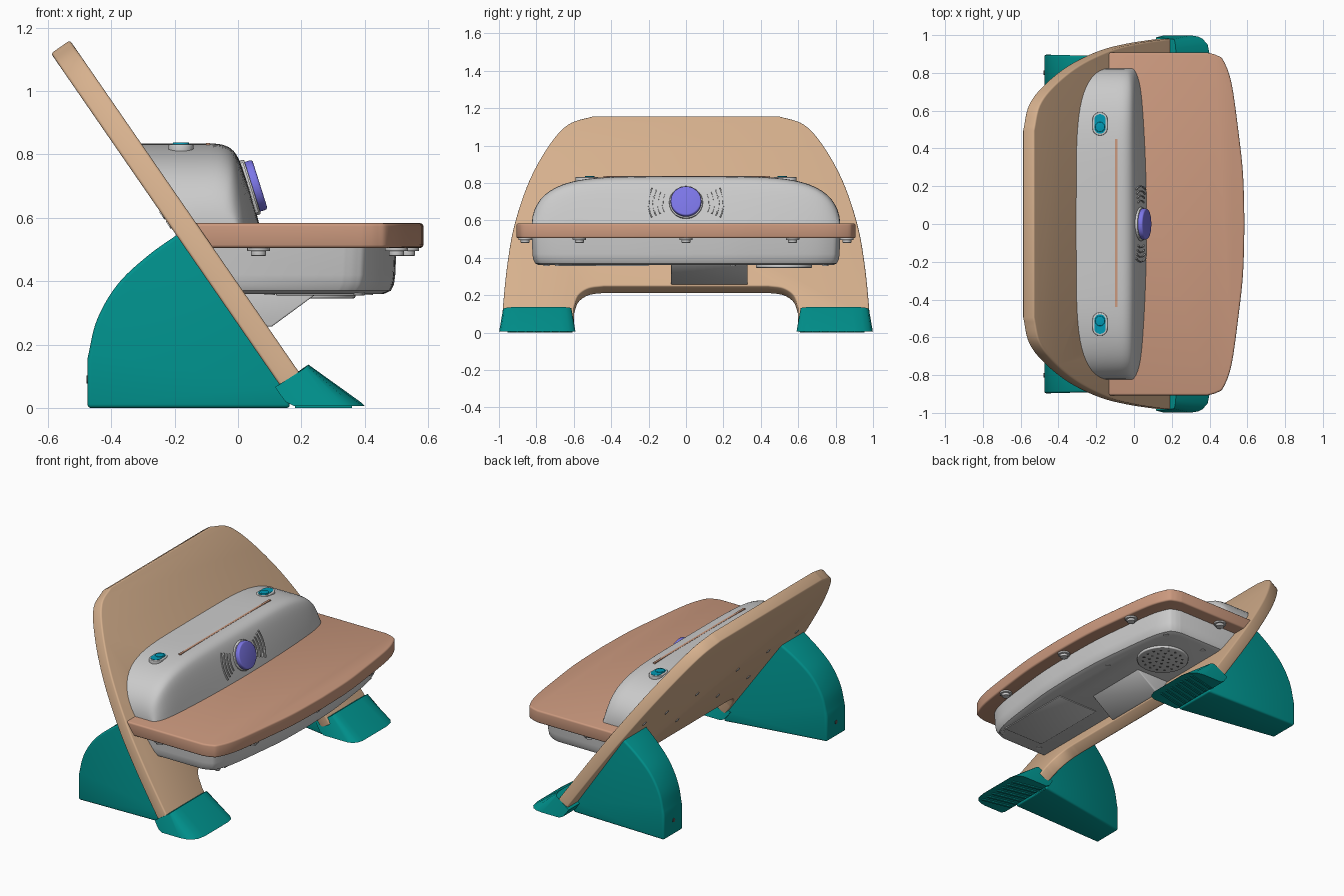
import bpy, bmesh, math
from mathutils import Vector

if "Cube" in bpy.data.objects:
    bpy.data.objects.remove(bpy.data.objects["Cube"])


def material(name, rgb):
    m = bpy.data.materials.new(name)
    m.diffuse_color = (*rgb, 1)
    m.use_nodes = True
    m.node_tree.nodes["Principled BSDF"].inputs["Base Color"].default_value = m.diffuse_color
    return m


WOOD = material("light wood", (0.68, 0.44, 0.27))
TRAY = material("warm wood", (0.60, 0.32, 0.21))
TEAL = material("teal", (0.0, 0.29, 0.27))
CYAN = material("cyan", (0.0, 0.32, 0.46))
VIOLET = material("violet", (0.2, 0.18, 0.80))
DARK = material("dark", (0.09, 0.09, 0.09))


def finish(name, bm, mat=None, bevel=0.0, seg=3):
    bmesh.ops.recalc_face_normals(bm, faces=bm.faces)
    me = bpy.data.meshes.new(name)
    bm.to_mesh(me)
    bm.free()
    ob = bpy.data.objects.new(name, me)
    bpy.context.collection.objects.link(ob)
    if mat:
        me.materials.append(mat)
    bpy.ops.object.select_all(action='DESELECT')
    ob.select_set(True)
    bpy.context.view_layer.objects.active = ob
    if bevel:
        mod = ob.modifiers.new("bevel", 'BEVEL')
        mod.width, mod.segments = bevel, seg
        mod.limit_method, mod.angle_limit = 'ANGLE', math.radians(40)
        bpy.ops.object.modifier_apply(modifier=mod.name)
    bpy.ops.object.shade_smooth_by_angle(angle=math.radians(35))
    return ob


def loft(name, rings, mat=None, bevel=0.0, seg=3):
    """Skin a list of equal-length point rings and cap both ends."""
    bm = bmesh.new()
    vs = [[bm.verts.new(p) for p in r] for r in rings]
    n = len(vs[0])
    for a, b in zip(vs, vs[1:]):
        for i in range(n):
            j = (i + 1) % n
            bm.faces.new((a[i], a[j], b[j], b[i]))
    bm.faces.new(vs[0])
    bm.faces.new(vs[-1])
    return finish(name, bm, mat, bevel, seg)


def box(name, x0, x1, y0, y1, z0, z1, mat=None, bevel=0.0):
    pts = [(x0, y0), (x1, y0), (x1, y1), (x0, y1)]
    return loft(name, [[(x, y, z) for x, y in pts] for z in (z0, z1)], mat, bevel, 2)


def disc(name, c, r, depth, axis=(0, 0, 1), mat=None, bevel=0.0, n=32):
    q = Vector(axis).normalized().to_track_quat('Z', 'Y')
    rings = [[Vector(c) + q @ Vector((r * math.cos(2 * math.pi * i / n),
              r * math.sin(2 * math.pi * i / n), d)) for i in range(n)]
             for d in (-depth / 2, depth / 2)]
    return loft(name, rings, mat, bevel)


def spline(pts, steps=6):
    """Smooth open curve through 2D points."""
    p = [Vector(q) for q in pts]
    p = [2 * p[0] - p[1]] + p + [2 * p[-1] - p[-2]]
    out = []
    for a, b, c, d in zip(p, p[1:], p[2:], p[3:]):
        for k in range(steps):
            t = k / steps
            out.append(0.5 * (2 * b + (c - a) * t + (2 * a - 5 * b + 4 * c - d) * t * t
                              + (3 * b - a - 3 * c + d) * t ** 3))
    return [tuple(q) for q in out] + [tuple(p[-2])]


# Sloping back board: outline in y and front-face height, extruded along its normal
def fx(z):
    return -0.53 + (1.16 - z) * 0.69


NORMAL = Vector((0.823, 0, 0.568))
THICK = 0.073
half = spline([(0.495, 1.16), (0.63, 1.115), (0.735, 1.0), (0.84, 0.81), (0.917, 0.58),
               (0.955, 0.37), (0.978, 0.15), (0.98, 0.08)])
half += [(0.6, 0.08)] + spline([(0.598, 0.14), (0.575, 0.2), (0.52, 0.238), (0.44, 0.25)])
outline = half + [(-y, z) for y, z in reversed(half)]
front = [Vector((fx(z), y, z)) for y, z in outline]
loft("back_board", [[p - NORMAL * THICK for p in front], front], WOOD, 0.009)


# Horizontal tray and the grey case below it share a bowed plan shape
def plan(z, scale, width, back, grow=0.0):
    h = spline([(0.585, 0), (0.578, 0.25), (0.558, 0.45), (0.518, 0.74), (0.475, 0.865),
                (0.44, 0.895), (0.39, 0.91)], 5)
    h = [(x * scale - grow, y / 0.91 * (width - grow)) for x, y in h] + [(back, width - grow)]
    return [(x, y, z) for x, y in h] + [(x, -y, z) for x, y in reversed(h[1:])]


loft("tray", [plan(z, 1, 0.907, fx(z) - 0.02) for z in (0.505, 0.583)], TRAY, 0.01)
loft("lower_case", [plan(z, 0.855, 0.825, fx(z) - 0.03, g) for z, g in
     ((0.51, 0), (0.42, 0.004), (0.39, 0.008), (0.37, 0.018), (0.36, 0.04))])

# Upper case: cross-sections lofted along y, height and front face curving away at the ends
FRONT = spline([(-0.09, 1), (-0.05, 0.985), (-0.02, 0.93), (0.0, 0.83), (0.02, 0.65),
                (0.045, 0.35), (0.07, 0)], 3)


def height(y):
    return 0.57 + 0.265 * (1 - abs(y / 0.825) ** 5) ** 0.4545


sections = []
for i in range(41):
    y = 0.825 * math.sin(math.radians(-88 + 4.4 * i))
    h = height(y)
    k = (y / 0.825) ** 2
    ring = [(fx(0.57) - 0.02, y, 0.57), (fx(h) - 0.02, y, h)]
    ring += [(x - 0.04 * k * (1 - f) - 0.03 * k ** 8, y, 0.57 + (h - 0.57) * f) for x, f in FRONT]
    sections.append(ring)
loft("upper_case", sections)
box("top_slot", -0.101, -0.088, -0.44, 0.45, 0.81, 0.836, TRAY)


# Slider switches on the top
def stadium(cx, cy, z, r, l):
    return [(cx + r * math.cos(a), cy + r * math.sin(a) + (l if i < 12 else -l), z)
            for i in range(24) for a in [math.pi * (i + (0 if i < 12 else -1)) / 11.0 if i < 12
                                         else math.pi * (1 + (i - 12) / 11.0)]]


for s in (1, -1):
    y = 0.53 * s
    loft("switch_rim", [stadium(-0.18, y, z, 0.04, 0.022) for z in (0.80, 0.831)], None, 0.004)
    loft("switch_slot", [stadium(-0.18, y, z, 0.03, 0.022) for z in (0.81, 0.833)], CYAN)
    disc("switch_button", (-0.18, y - 0.016 * s, 0.828), 0.026, 0.02, mat=CYAN, bevel=0.004)

# Round dial with sound arcs on the front face
axis = Vector((0.953, 0, 0.30))
up = Vector((-0.30, 0, 0.953))
c = Vector((0.036, 0, 0.695))
disc("dial_bezel", c + axis * 0.002, 0.09, 0.016, axis, None, 0.004, 48)
disc("dial", c + axis * 0.014, 0.082, 0.042, axis, VIOLET, 0.008, 48)
for s in (1, -1):
    for r in (0.125, 0.15, 0.175, 0.2):
        rings = []
        for i in range(9):
            a = math.radians(-24 + 6 * i)
            d = Vector((0, s * math.cos(a), 0)) + up * math.sin(a)
            p = c + d * r
            rings.append([p + d * u + axis * v for u, v in
                          ((-0.004, -0.01), (0.004, -0.01), (0.003, 0.005), (-0.003, 0.005))])
        loft("sound_arc", rings)

# Underside: wedge housing, battery door, speaker grille and screws
wedge = [(0.25, 0.362), (0.107, 0.257), (0.07, 0.257), (0.0, 0.37)]
loft("wedge_housing", [[(x, y, z) for x, z in wedge] for y in (-0.08, 0.33)], None, 0.005)
box("battery_door", 0.12, 0.40, -0.70, -0.20, 0.355, 0.365, None, 0.003)
disc("speaker_grille", (0.22, 0.524, 0.355), 0.15, 0.018, bevel=0.005, n=48)
for r, n in ((0.0, 1), (0.04, 6), (0.08, 12), (0.115, 16)):
    for i in range(n):
        a = 2 * math.pi * i / n
        disc("grille_hole", (0.22 + r * math.cos(a), 0.524 + r * math.sin(a), 0.346),
             0.008, 0.002, mat=DARK, n=10)
for x, y in ((0.38, 0.745), (0.38, -0.745), (0.1, 0.745), (0.1, -0.745), (0.41, 0.25)):
    disc("case_screw", (x, y, 0.36), 0.016, 0.006, n=16)

# Clips fixing the case to the tray
for x, y in ((0.065, 0.86), (0.065, -0.86), (0.50, 0.57), (0.50, -0.57), (0.535, 0)):
    disc("clip_flange", (x, y, 0.502), 0.036, 0.014, bevel=0.003, n=24)
    disc("clip_head", (x, y, 0.49), 0.024, 0.02, bevel=0.003, n=20)

# Rear legs and front feet, mirrored in y
leg = spline([(-0.475, 0.155), (-0.445, 0.278), (-0.38, 0.39), (-0.285, 0.48), (-0.18, 0.555)])
leg += [(0.15, 0.07), (0.165, 0.0), (-0.475, 0.0)]
foot_sections = [(0.59, 0.34), (0.60, 0.37), (0.625, 0.39), (0.66, 0.40), (0.90, 0.40),
                 (0.95, 0.39), (0.98, 0.365), (0.993, 0.34), (1.0, 0.30)]
for s in (1, -1):
    def side(x, a, b):
        return s * (a + (b - a) * (0.165 - x) / 0.64)
    loft("rear_leg", [[(x, side(x, 0.60, 0.71), z) for x, z in leg],
                      [(x, side(x, 0.88, 0.897), z) for x, z in leg]], TEAL, 0.012)
    rings = []
    for y, tip in foot_sections:
        o = (y - 0.795) * 0.06
        e = (0.40 - tip) * 0.12
        rings.append([(x, s * (y - o * z / 0.07), z) for x, z in (
            (0.117, 0.066), (0.222 - e, 0.137 - e), (tip - 0.012, 0.018), (tip, 0.007),
            (0.175, 0.007), (0.15, 0.02), (0.135, 0.04))])
    loft("front_foot", rings, TEAL)
    # Slanted grip ribs under the foot
    for i in range(7):
        y = 0.63 + 0.045 * i
        rib = [(0.18, y), (0.18, y + 0.015), (0.36, y + 0.055), (0.36, y + 0.04)]
        loft("foot_rib", [[(x, s * v, z) for x, v in rib] for z in (0.0, 0.012)], TEAL)
    # Screw heads on the back of the board and on the legs
    for y, z in ((0.2, 0.62), (0.2, 0.42), (0.5, 0.62), (0.5, 0.42), (0.75, 0.65)):
        p = Vector((fx(z), s * y, z)) - NORMAL * THICK
        disc("board_screw", p, 0.014, 0.006, NORMAL, None, 0, 16)
    disc("leg_screw", (-0.475, 0.8 * s, 0.09), 0.012, 0.006, (1, 0, 0), DARK, 0, 16)
